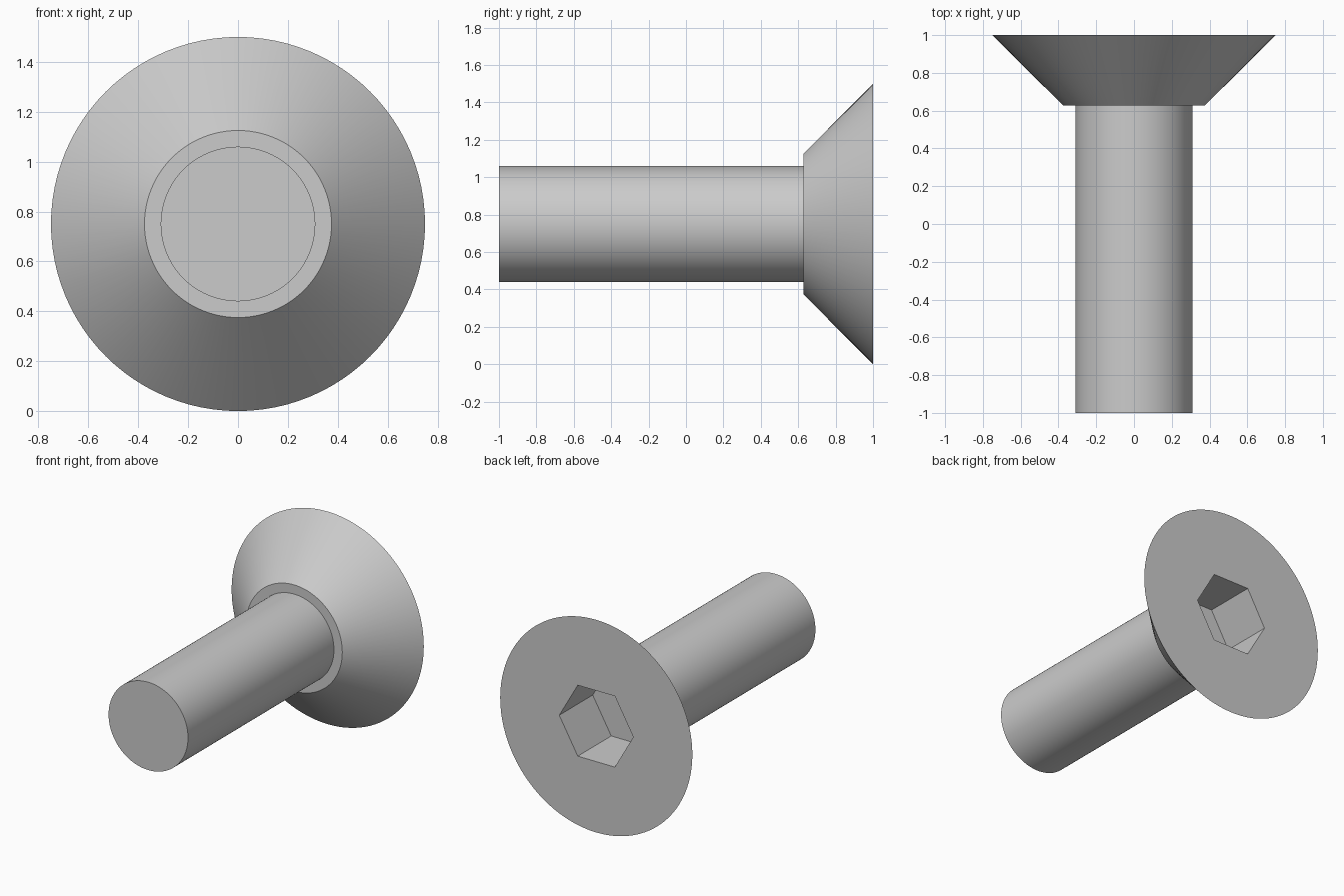
import bpy
import bmesh
import math
from mathutils import Matrix, Vector

cube = bpy.data.objects.get("Cube")
if cube:
    bpy.data.objects.remove(cube, do_unlink=True)

AXIS_Z = 0.75        # height of the screw axis
HEAD_Y = 0.627       # where the shaft meets the head
SEGMENTS = 96

steel = bpy.data.materials.new("plain grey steel")
steel.use_nodes = True
grey = (0.6, 0.6, 0.6, 1)
steel.diffuse_color = grey
steel.node_tree.nodes["Principled BSDF"].inputs["Base Color"].default_value = grey


def add_object(name, bm):
    bmesh.ops.recalc_face_normals(bm, faces=bm.faces)
    mesh = bpy.data.meshes.new(name)
    bm.to_mesh(mesh)
    bm.free()
    mesh.materials.append(steel)
    obj = bpy.data.objects.new(name, mesh)
    bpy.context.collection.objects.link(obj)
    return obj


def lathe(name, profile):
    """Revolve (radius, y) points around the screw axis and cap both ends."""
    bm = bmesh.new()
    rings = []
    for radius, y in profile:
        angles = [math.tau * i / SEGMENTS for i in range(SEGMENTS)]
        rings.append([bm.verts.new((radius * math.cos(a), y,
                                    AXIS_Z + radius * math.sin(a))) for a in angles])
    for a, b in zip(rings, rings[1:]):
        for i in range(SEGMENTS):
            j = (i + 1) % SEGMENTS
            bm.faces.new((a[i], a[j], b[j], b[i]))
    bm.faces.new(rings[0])
    bm.faces.new(rings[-1])
    return add_object(name, bm)


# Shaft and countersunk head in one turned profile
screw = lathe("countersunk_screw", [(0.31, -1), (0.31, HEAD_Y), (0.375, HEAD_Y), (0.75, 1)])

# Hexagonal key socket, corners pointing sideways
bm = bmesh.new()
depth = 0.6
bmesh.ops.create_cone(
    bm, cap_ends=True, segments=6, radius1=0.289, radius2=0.289, depth=depth,
    matrix=Matrix.Translation(Vector((0, HEAD_Y + depth / 2, AXIS_Z)))
    @ Matrix.Rotation(math.pi / 2, 4, "X"))
# Turn so that a corner lies on the x axis whatever the cone's start angle
corner = bm.verts[:][0].co
turn = math.atan2(corner.z - AXIS_Z, corner.x)
bmesh.ops.rotate(bm, verts=bm.verts, cent=(0, 0, AXIS_Z),
                 matrix=Matrix.Rotation(turn, 3, "Y"))
cutter = add_object("socket_cutter", bm)
cutter.hide_render = True

bpy.ops.object.select_all(action="DESELECT")
screw.select_set(True)
bpy.context.view_layer.objects.active = screw
cut = screw.modifiers.new("hex socket", "BOOLEAN")
cut.operation = "DIFFERENCE"
cut.solver = "EXACT"
cut.object = cutter
bpy.ops.object.modifier_apply(modifier=cut.name)
bpy.data.objects.remove(cutter, do_unlink=True)

bpy.ops.object.shade_smooth_by_angle(angle=math.radians(30))
